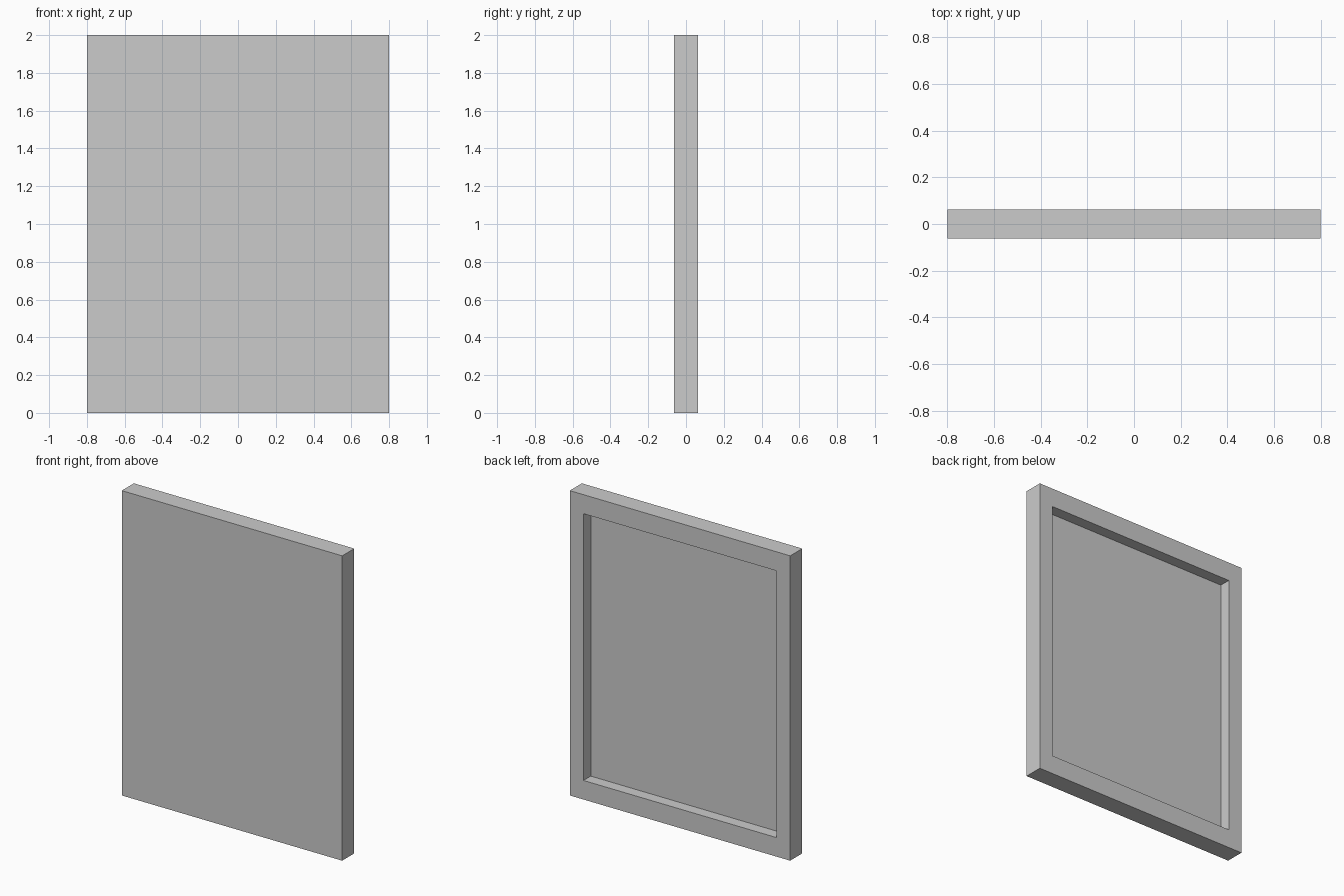
import bpy, bmesh
from mathutils import Vector

if "Cube" in bpy.data.objects:
    bpy.data.objects.remove(bpy.data.objects["Cube"])

WIDTH, DEPTH, HEIGHT = 1.6, 0.125, 2.0
BORDER_X, BORDER_Z, RECESS = 0.1, 0.125, 0.075


def extrude_face(bm, face):
    """Extrude one face in place and return the new cap."""
    return bmesh.ops.extrude_discrete_faces(bm, faces=[face])["faces"][0]


bm = bmesh.new()

# Solid slab standing on the floor
bmesh.ops.create_cube(bm, size=1.0)
bmesh.ops.scale(bm, vec=(WIDTH, DEPTH, HEIGHT), verts=bm.verts)
bmesh.ops.translate(bm, vec=(0, 0, HEIGHT / 2), verts=bm.verts)

# Raised rim: inset the back face
bm.normal_update()
back = max(bm.faces, key=lambda f: f.calc_center_median().y)
inner = extrude_face(bm, back)
for v in inner.verts:
    v.co.x -= BORDER_X if v.co.x > 0 else -BORDER_X
    v.co.z -= BORDER_Z if v.co.z > HEIGHT / 2 else -BORDER_Z

# Recessed panel: push the inset face inward
floor = extrude_face(bm, inner)
bmesh.ops.translate(bm, vec=Vector((0, -RECESS, 0)), verts=floor.verts)

bmesh.ops.recalc_face_normals(bm, faces=bm.faces)
mesh = bpy.data.meshes.new("recessed_panel")
bm.to_mesh(mesh)
bm.free()
panel = bpy.data.objects.new("recessed_panel", mesh)
bpy.context.collection.objects.link(panel)
